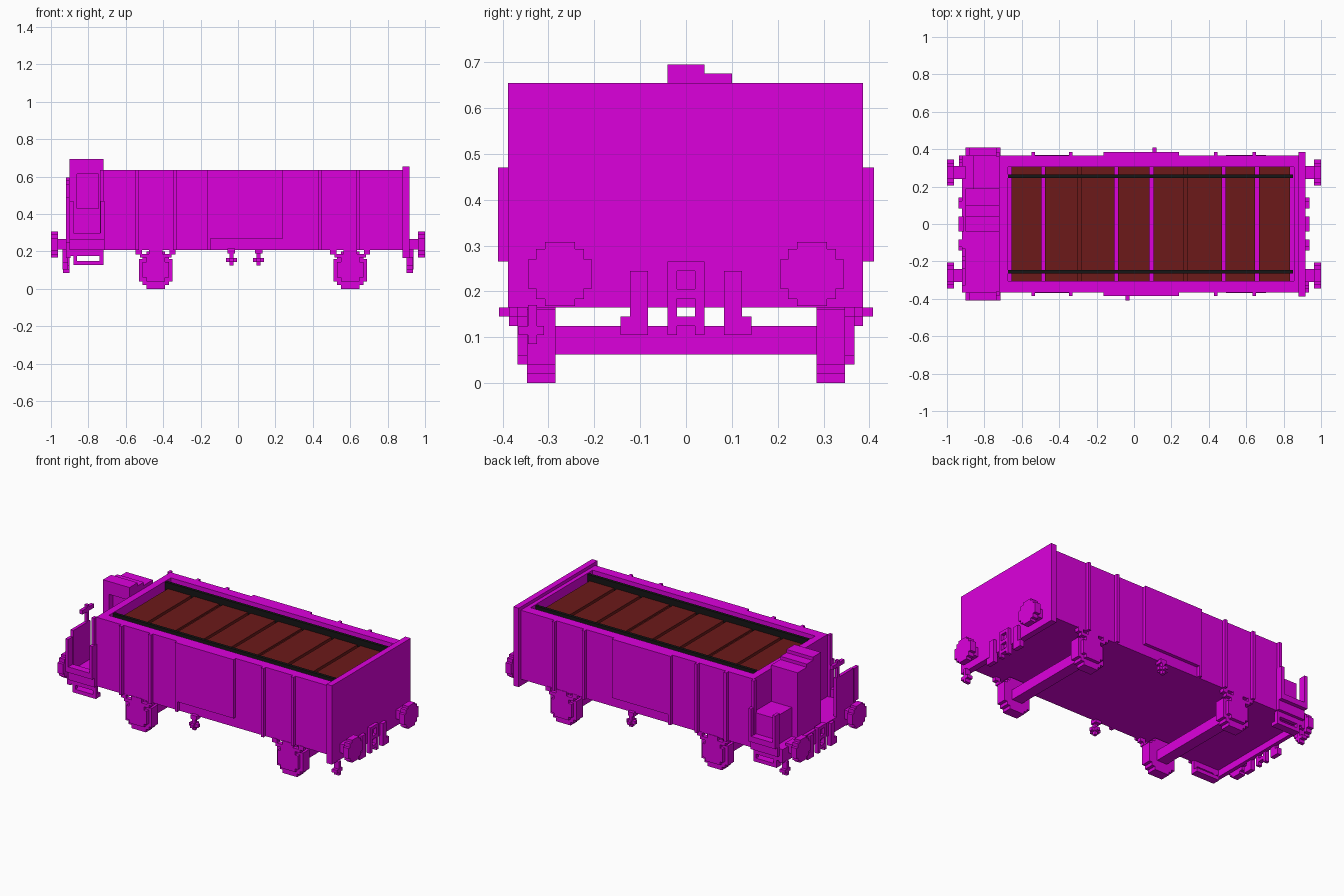
import bpy, bmesh
from mathutils import Vector

cube = bpy.data.objects.get("Cube")
if cube:
    bpy.data.objects.remove(cube, do_unlink=True)


def material(name, rgb):
    m = bpy.data.materials.new(name)
    m.use_nodes = True
    m.diffuse_color = (*rgb, 1)
    m.node_tree.nodes["Principled BSDF"].inputs["Base Color"].default_value = (*rgb, 1)
    return m


PURPLE = material("purple paint", (0.72, 0.0, 0.72))
BROWN = material("brown cargo", (0.15, 0.01, 0.01))
BLACK = material("black rail", (0.008, 0.008, 0.008))


def add_box(bm, x, y, z):
    """Add a box from three (low, high) ranges."""
    verts = bmesh.ops.create_cube(bm, size=1)["verts"]
    for v in verts:
        v.co = Vector([(lo + hi) / 2 + c * (hi - lo) for c, (lo, hi) in zip(v.co, (x, y, z))])


def finish(name, bm, mat):
    bmesh.ops.recalc_face_normals(bm, faces=bm.faces)
    mesh = bpy.data.meshes.new(name)
    bm.to_mesh(mesh)
    bm.free()
    mesh.materials.append(mat)
    obj = bpy.data.objects.new(name, mesh)
    bpy.context.scene.collection.objects.link(obj)


def part(name, boxes, mat=PURPLE):
    bm = bmesh.new()
    for b in boxes:
        add_box(bm, *b)
    finish(name, bm, mat)


def side(s, lo, hi):
    """Mirror a range onto side s."""
    return (lo, hi) if s > 0 else (-hi, -lo)


def about(c, half):
    return (c - half, c + half)


# Open tub body: sink the inset top face
bm = bmesh.new()
add_box(bm, (-0.72, 0.885), (-0.365, 0.365), (0.207, 0.635))
bm.faces.ensure_lookup_table()
top = max(bm.faces, key=lambda f: f.calc_center_median().z)
bmesh.ops.inset_individual(bm, faces=[top], thickness=0.05)
for v in top.verts:
    v.co.x = 0.855 if v.co.x > 0 else -0.675
    v.co.y = 0.305 if v.co.y > 0 else -0.305
inner = bmesh.ops.extrude_discrete_faces(bm, faces=[top])["faces"][0]
for v in inner.verts:
    v.co.z = 0.56
finish("wagon_body", bm, PURPLE)

# End wall and beams under both ends
part("end_wall", [((0.88, 0.917), (-0.388, 0.386), (0.165, 0.655))])
part("platform_end_beam", [((-0.92, -0.895), (-0.365, 0.365), (0.165, 0.25))])

# Cargo slabs, with lower filler strips at two seams
edges = (-0.665, -0.485, -0.29, -0.095, 0.093, 0.275, 0.48, 0.658, 0.845)
part("cargo_slabs", [((a + 0.01, b - 0.01), (-0.305, 0.305), (0.56, 0.595))
                     for a, b in zip(edges, edges[1:])], BROWN)
part("cargo_seams", [(about(x, 0.01), (-0.305, 0.305), (0.56, 0.583))
                     for x in (-0.29, 0.275)], BROWN)
part("cargo_rails", [((-0.675, 0.85), side(s, 0.247, 0.265), (0.56, 0.632))
                     for s in (-1, 1)], BLACK)

for s, label in ((-1, "right"), (1, "left")):
    # Ribs and door on each long side
    ribs = [(about(x, 0.009), side(s, 0.36, 0.386), (0.207, 0.635))
            for x in (-0.728, -0.538, -0.338, 0.437, 0.642, -0.155)]
    part(label + "_ribs", ribs)
    part(label + "_door", [((-0.146, 0.24), side(s, 0.36, 0.386), (0.27, 0.635))])

    # Hanging lever with a crossed foot, just outside the body
    x = -0.035 if s < 0 else 0.11
    part(label + "_lever", [
        (about(x, 0.01), side(s, 0.365, 0.386), (0.125, 0.215)),
        (about(x, 0.03), side(s, 0.365, 0.386), (0.145, 0.165)),
        (about(x, 0.01), side(s, 0.345, 0.408), (0.145, 0.165)),
        (about(x, 0.02), side(s, 0.345, 0.386), (0.19, 0.215)),
    ])

    # Platform step with hangers, and corner posts
    part(label + "_step", [
        ((-0.88, -0.72), side(s, 0.32, 0.368), (0.127, 0.15)),
        ((-0.9, -0.72), side(s, 0.345, 0.368), (0.175, 0.215)),
        ((-0.88, -0.86), side(s, 0.345, 0.368), (0.145, 0.18)),
        ((-0.74, -0.72), side(s, 0.345, 0.368), (0.145, 0.18)),
    ])
    part(label + "_platform_post", [
        ((-0.735, -0.715), side(s, 0.365, 0.41), (0.265, 0.47)),
        ((-0.9, -0.88), side(s, 0.365, 0.41), (0.265, 0.47)),
        ((-0.9, -0.715), side(s, 0.385, 0.41), (0.265, 0.3)),
        ((-0.9, -0.715), side(s, 0.365, 0.386), (0.207, 0.3)),
    ])

    # Stepped wheels, axle boxes and leaf springs
    for x, where in ((-0.44, "rear"), (0.6, "front")):
        wheel = [(about(x, w), side(s, 0.285, 0.347), about(0.1, h))
                 for w, h in ((0.05, 0.1), (0.07, 0.08), (0.09, 0.06))]
        part(f"{label}_{where}_wheel", wheel)
        part(f"{label}_{where}_axle_box", [
            (about(x, 0.05), side(s, 0.34, 0.368), (0.04, 0.17)),
            (about(x, 0.07), side(s, 0.34, 0.368), (0.06, 0.145)),
            (about(x, 0.085), side(s, 0.34, 0.368), (0.167, 0.187)),
            (about(x - 0.09, 0.017), side(s, 0.34, 0.368), (0.185, 0.212)),
            (about(x + 0.09, 0.017), side(s, 0.34, 0.368), (0.185, 0.212)),
            (about(x, 0.035), side(s, 0.34, 0.368), (0.185, 0.212)),
        ])

for x, where in ((-0.44, "rear"), (0.6, "front")):
    part(where + "_axle", [(about(x, 0.035), (-0.29, 0.29), (0.0625, 0.125))])

# Buffers, coupling, hoses and corner hook at each end
for e, label in ((-1, "platform_end"), (1, "wall_end")):
    for s, hand in ((-1, "right"), (1, "left")):
        head = [(side(e, 0.962, 1.0), about(s * 0.275, w), about(0.238, h))
                for w, h in ((0.033, 0.07), (0.052, 0.055), (0.07, 0.032))]
        stem = [(side(e, 0.9, 0.97), about(s * 0.275, 0.035), about(0.238, 0.028))]
        part(f"{label}_buffer_{hand}", head + stem)
        part(f"{label}_hose_{hand}", [
            (side(e, 0.91, 0.937), side(s, 0.083, 0.122), (0.105, 0.245)),
            (side(e, 0.91, 0.937), side(s, 0.12, 0.143), (0.105, 0.145)),
        ])
    link = [(side(e, 0.91, 0.937), side(s, 0.02, 0.04), (0.105, 0.265)) for s in (-1, 1)]
    link += [(side(e, 0.91, 0.937), (-0.02, 0.02), z)
             for z in ((0.125, 0.145), (0.185, 0.205), (0.245, 0.265))]
    part(label + "_coupling", link)
    part(label + "_hook", [
        (side(e, 0.9, 0.935), side(-e, 0.325, 0.345), (0.085, 0.17)),
        (side(e, 0.9, 0.935), side(-e, 0.31, 0.365), (0.105, 0.125)),
    ])

# Brake platform deck and stepped cabinet with a recess facing front
part("platform_deck", [((-0.92, -0.72), (-0.365, 0.365), (0.207, 0.25))])
X = (-0.9, -0.718)
part("brake_cabinet", [
    (X, (0.0, 0.04), (0.25, 0.695)),
    (X, (0.04, 0.1), (0.25, 0.675)),
    (X, (0.1, 0.19), (0.25, 0.655)),
    ((-0.86, -0.718), (0.19, 0.365), (0.25, 0.43)),
    (X, (-0.04, 0.0), (0.615, 0.695)),
    (X, (-0.04, 0.0), (0.25, 0.43)),
    ((-0.9, -0.86), (-0.04, 0.0), (0.43, 0.615)),
    ((-0.745, -0.718), (-0.04, 0.0), (0.43, 0.615)),
])

# End guard and brake handle
part("end_guard", [((-0.92, -0.9), (-0.33, -0.165), (0.25, 0.49))])
part("brake_handle", [
    (about(-0.91, 0.01), about(-0.185, 0.01), (0.25, 0.595)),
    (about(-0.91, 0.01), about(-0.185, 0.055), (0.555, 0.58)),
])
